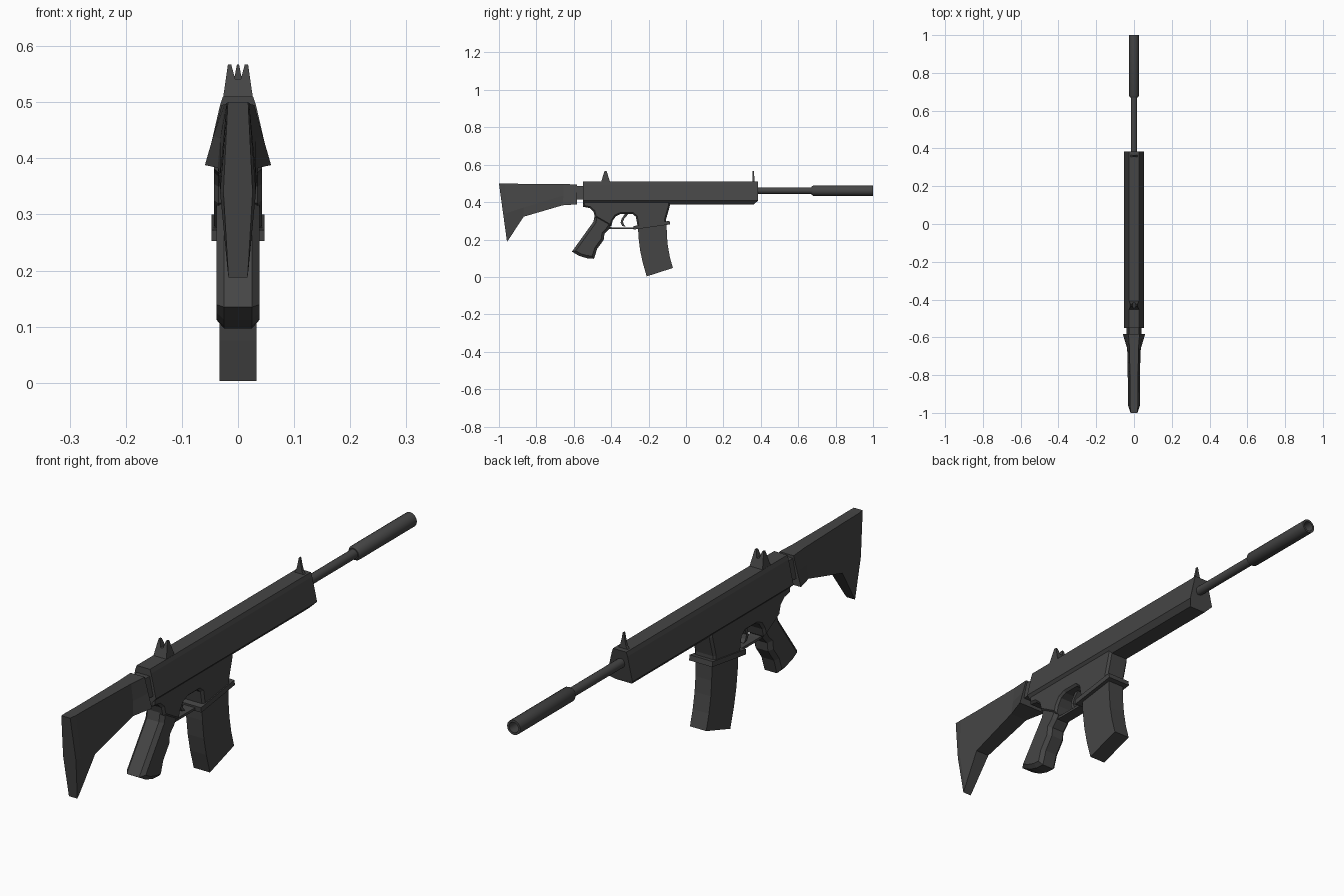
import bpy, bmesh, math
from mathutils import Vector

if "Cube" in bpy.data.objects:
    bpy.data.objects.remove(bpy.data.objects["Cube"])

DARK = bpy.data.materials.new("dark_grey")
DARK.diffuse_color = (0.06, 0.06, 0.06, 1)
DARK.use_nodes = True
DARK.node_tree.nodes["Principled BSDF"].inputs["Base Color"].default_value = DARK.diffuse_color


def finish(bm, name):
    bmesh.ops.recalc_face_normals(bm, faces=bm.faces)
    me = bpy.data.meshes.new(name)
    bm.to_mesh(me)
    bm.free()
    me.materials.append(DARK)
    ob = bpy.data.objects.new(name, me)
    bpy.context.collection.objects.link(ob)
    return ob


def loft(name, rings, closed=False):
    """Skin a list of equal-length point rings; cap the ends unless closed."""
    bm = bmesh.new()
    vs = [[bm.verts.new(p) for p in r] for r in rings]
    n = len(vs[0])
    pairs = list(zip(vs, vs[1:])) + ([(vs[-1], vs[0])] if closed else [])
    for a, b in pairs:
        for i in range(n):
            j = (i + 1) % n
            bm.faces.new((a[i], a[j], b[j], b[i]))
    if not closed:
        bm.faces.new(vs[0])
        bm.faces.new(vs[-1])
    return finish(bm, name)


def side_prism(name, pts, w, inset=0.0, depth=0.0):
    """Side profile (y, z) extruded to half width w, with chamfered cheeks."""
    bm = bmesh.new()
    f = bm.faces.new([bm.verts.new((-w + depth, y, z)) for y, z in pts])
    ext = bmesh.ops.extrude_face_region(bm, geom=[f])
    bmesh.ops.translate(bm, vec=(2 * (w - depth), 0, 0),
                        verts=[v for v in ext["geom"] if isinstance(v, bmesh.types.BMVert)])
    bmesh.ops.recalc_face_normals(bm, faces=bm.faces)
    if inset:
        cheeks = [f for f in bm.faces if abs(f.normal.x) > 0.9]
        bmesh.ops.inset_region(bm, faces=cheeks, thickness=inset, depth=depth,
                               use_even_offset=True)
    return finish(bm, name)


def mirrored(half):
    """Close a right-half cross-section (x, y, z) by mirroring in x."""
    return half + [(-x, y, z) for x, y, z in reversed(half)]


def turned(name, prof, z, sides=16):
    """Closed (y, radius) profile revolved around the bore axis."""
    rings = [[(r * math.cos(2 * math.pi * i / sides), y, z + r * math.sin(2 * math.pi * i / sides))
              for i in range(sides)] for y, r in prof]
    ob = loft(name, rings, closed=True)
    ob.data.shade_smooth()
    bpy.context.view_layer.objects.active = ob
    ob.select_set(True)
    bpy.ops.object.shade_smooth_by_angle(angle=math.radians(35))
    ob.select_set(False)


# Upper body: six-sided tube with a sloped front lower edge
def body_ring(y, cut):
    return mirrored([(0.027, y, 0.51), (0.032, y, 0.495), (0.052, y, 0.408), (0.034, y - cut, 0.388)])


loft("upper_body", [body_ring(-0.55, 0), body_ring(0.385, 0.022)])

# Lower body with magazine well and the scoop above the trigger
side_prism("lower_body", [
    (-0.55, 0.41), (-0.55, 0.375), (-0.515, 0.368), (-0.495, 0.35), (-0.487, 0.32), (-0.40, 0.27),
    (-0.392, 0.30), (-0.375, 0.325), (-0.35, 0.336), (-0.285, 0.336), (-0.268, 0.322),
    (-0.257, 0.26), (-0.106, 0.28), (-0.106, 0.31), (-0.085, 0.385), (-0.085, 0.41)],
    0.043, 0.008, 0.008)

# Pistol grip
side_prism("grip", [
    (-0.487, 0.335), (-0.495, 0.295), (-0.61, 0.135), (-0.57, 0.112), (-0.53, 0.10), (-0.492, 0.097),
    (-0.475, 0.15), (-0.44, 0.198), (-0.436, 0.23), (-0.414, 0.252), (-0.40, 0.275), (-0.41, 0.335)],
    0.038, 0.014, 0.013)

# Trigger guard and trigger
side_prism("trigger_guard", [(-0.43, 0.268), (-0.43, 0.256), (-0.25, 0.256), (-0.25, 0.265), (-0.39, 0.265)], 0.022)
side_prism("trigger", [
    (-0.325, 0.34), (-0.345, 0.31), (-0.35, 0.29), (-0.34, 0.272), (-0.322, 0.268),
    (-0.332, 0.28), (-0.337, 0.295), (-0.33, 0.312), (-0.305, 0.34)], 0.01)

# Collar around the magazine well, and curved magazine
side_prism("magazine_collar", [(-0.282, 0.272), (-0.28, 0.253), (-0.085, 0.281), (-0.088, 0.300)], 0.047)
side_prism("magazine", [
    (-0.257, 0.28), (-0.254, 0.21), (-0.245, 0.14), (-0.231, 0.075), (-0.21, 0.003),
    (-0.07, 0.048), (-0.086, 0.105), (-0.097, 0.165), (-0.102, 0.22), (-0.104, 0.29)], 0.033)

# Stock: flared front, waist, then a deep tapered butt
loft("stock", [mirrored([(wt, yt, zt), (wm, ym, zm), (wb, yb, zb)]) for
               wt, yt, zt, wm, ym, zm, wb, yb, zb in [
    (0.029, -0.583, 0.495, 0.044, -0.583, 0.44, 0.059, -0.583, 0.388),
    (0.024, -0.655, 0.496, 0.032, -0.655, 0.435, 0.036, -0.66, 0.383),
    (0.020, -0.88, 0.498, 0.032, -0.87, 0.37, 0.028, -0.868, 0.322),
    (0.020, -0.97, 0.499, 0.032, -0.96, 0.34, 0.019, -0.945, 0.205),
    (0.018, -1.0, 0.50, 0.026, -0.978, 0.34, 0.017, -0.957, 0.188)]])
loft("stock_connector", [mirrored([(0.026, y, 0.485), (0.04, y, 0.415)]) for y in (-0.60, -0.54)])

# Barrel and hollow muzzle sleeve
BORE = 0.461
turned("barrel", [(0.37, 0.017), (0.70, 0.017), (0.70, 0.008), (0.37, 0.008)], BORE)
turned("muzzle_sleeve", [(0.67, 0.021), (0.68, 0.027), (1.0, 0.027), (1.0, 0.019),
                         (0.93, 0.019), (0.93, 0.006), (0.67, 0.006)], BORE)


# Sights: mirrored front profiles that thin out with height
def sight(name, half, y, base, tip):
    prof = half + [(-x, z) for x, z in reversed(half) if x]
    depth = lambda z: base + (tip - base) * (z - 0.505) / 0.062
    loft(name, [[(x, y + s * depth(z), z) for x, z in prof] for s in (-1, 1)])


sight("rear_sight", [(0.027, 0.505), (0.018, 0.567), (0.012, 0.567), (0.005, 0.541)], -0.43, 0.025, 0.005)
sight("front_sight", [(0.022, 0.505), (0.012, 0.52), (0.007, 0.54), (0.002, 0.567)], 0.36, 0.006, 0.004)
